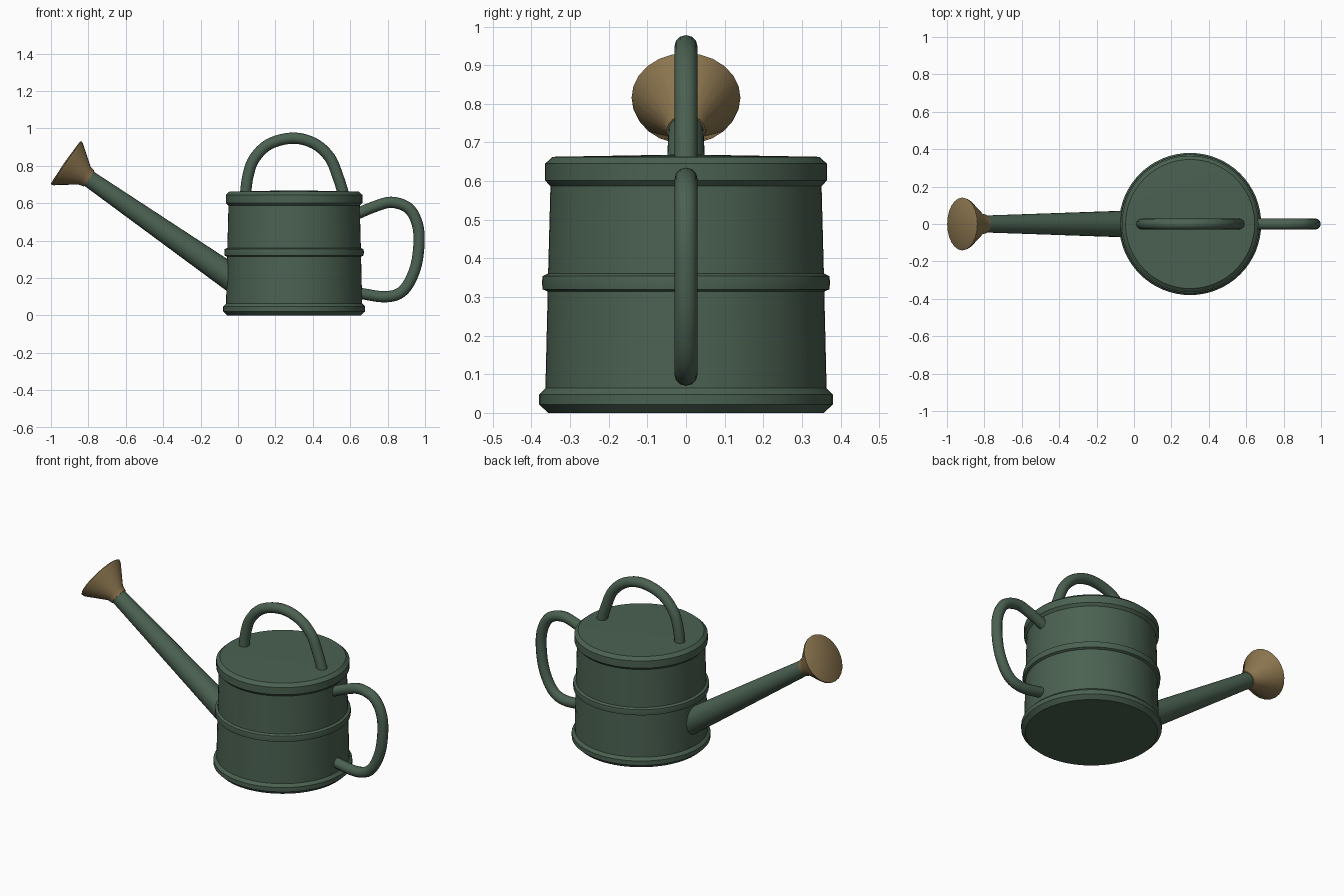
import bpy, bmesh, math
from mathutils import Vector

if "Cube" in bpy.data.objects:
    bpy.data.objects.remove(bpy.data.objects["Cube"])


def material(name, rgb):
    m = bpy.data.materials.new(name)
    m.diffuse_color = (*rgb, 1)
    m.use_nodes = True
    m.node_tree.nodes["Principled BSDF"].inputs["Base Color"].default_value = m.diffuse_color
    return m


green = material("dark green", (0.070, 0.120, 0.083))
brass = material("dull brass", (0.265, 0.182, 0.079))


def smooth(obj, angle=35):
    bpy.ops.object.select_all(action='DESELECT')
    obj.select_set(True)
    bpy.context.view_layer.objects.active = obj
    bpy.ops.object.shade_smooth_by_angle(angle=math.radians(angle))


def lathe(name, profile, origin, axis, segments, mat):
    """Closed solid from (radius, height) points around an axis."""
    bm = bmesh.new()
    rings = []
    for r, h in profile:
        if r == 0:
            rings.append([bm.verts.new((0, 0, h))])
        else:
            rings.append([bm.verts.new((r * math.cos(2 * math.pi * i / segments),
                                        r * math.sin(2 * math.pi * i / segments), h))
                          for i in range(segments)])
    for a, b in zip(rings, rings[1:]):
        for i in range(segments):
            j = (i + 1) % segments
            quad = [a[i % len(a)], a[j % len(a)], b[j % len(b)], b[i % len(b)]]
            bm.faces.new(list(dict.fromkeys(quad)))
    bmesh.ops.recalc_face_normals(bm, faces=bm.faces)
    me = bpy.data.meshes.new(name)
    bm.to_mesh(me)
    bm.free()
    obj = bpy.data.objects.new(name, me)
    bpy.context.collection.objects.link(obj)
    me.materials.append(mat)
    obj.location = origin
    obj.rotation_euler = Vector(axis).to_track_quat('Z', 'Y').to_euler()
    smooth(obj)
    return obj


def tube(name, pts, radius, mat, steps=6):
    """Round tube along a smooth path of (x, z) points."""
    p = [Vector((x, 0, z)) for x, z in pts]
    p = [2 * p[0] - p[1]] + p + [2 * p[-1] - p[-2]]
    path = []
    for a, b, c, d in zip(p, p[1:], p[2:], p[3:]):
        for k in range(steps):
            t = k / steps
            path.append(0.5 * (2 * b + (c - a) * t + (2 * a - 5 * b + 4 * c - d) * t * t
                               + (3 * b - a - 3 * c + d) * t ** 3))
    path.append(p[-2])
    cu = bpy.data.curves.new(name, 'CURVE')
    cu.dimensions = '3D'
    cu.bevel_depth = radius
    cu.bevel_resolution = 4
    cu.use_fill_caps = True
    sp = cu.splines.new('POLY')
    sp.points.add(len(path) - 1)
    for q, v in zip(sp.points, path):
        q.co = (*v, 1)
    cu.materials.append(mat)
    obj = bpy.data.objects.new(name, cu)
    bpy.context.collection.objects.link(obj)
    bpy.ops.object.select_all(action='DESELECT')
    obj.select_set(True)
    bpy.context.view_layer.objects.active = obj
    bpy.ops.object.convert(target='MESH')
    smooth(bpy.context.object)


# Can body with foot ring, middle band and top rim
lathe("body", [(0, 0), (0.357, 0), (0.380, 0.022), (0.380, 0.048), (0.364, 0.064),
               (0.358, 0.314), (0.371, 0.320), (0.373, 0.338), (0.371, 0.354),
               (0.357, 0.361), (0.351, 0.587), (0.365, 0.602), (0.365, 0.645),
               (0.345, 0.663), (0, 0.669)], (0.30, 0, 0), (0, 0, 1), 64, green)

# Tapered spout and flared rose share one axis
d = Vector((-0.821, 0, 0.571))
tip = Vector((-0.805, 0, 0.737))
lathe("spout", [(0, -1.02), (0.074, -1.02), (0.045, 0), (0, 0)], tip, d, 24, green)
lathe("rose", [(0, -0.012), (0.050, -0.012), (0.058, 0.02), (0.137, 0.125),
               (0.141, 0.138), (0.134, 0.143), (0, 0.147)], tip, d, 24, brass)

# Carrying handle over the top
tube("top_handle", [(0.038, 0.63), (0.052, 0.74), (0.085, 0.835), (0.165, 0.915), (0.29, 0.948),
                    (0.405, 0.921), (0.49, 0.845), (0.535, 0.74), (0.570, 0.63)],
     0.030, green)

# Pouring handle at the back
tube("back_handle", [(0.63, 0.54), (0.73, 0.582), (0.82, 0.605), (0.91, 0.575), (0.957, 0.495),
                     (0.968, 0.39), (0.947, 0.25), (0.885, 0.135), (0.79, 0.100), (0.63, 0.122)],
     0.030, green)
